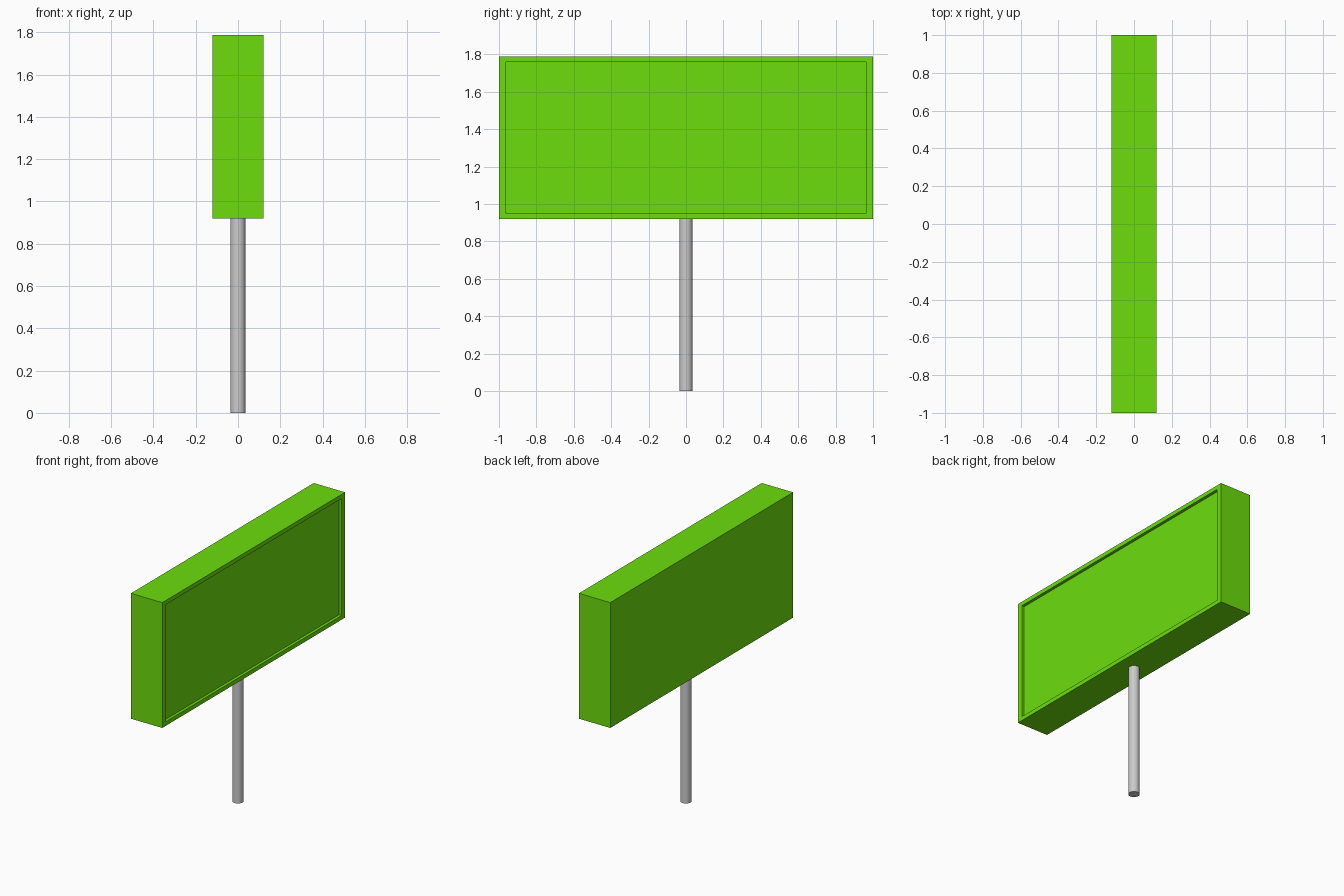
import bpy, bmesh
from mathutils import Vector

if "Cube" in bpy.data.objects:
    bpy.data.objects.remove(bpy.data.objects["Cube"])

DEPTH, WIDTH, Z0, Z1 = 0.24, 2.0, 0.92, 1.788
RIM, RECESS = (0.038, 0.029), 0.02
POLE_R = 0.036

green = bpy.data.materials.new("green_paint")
green.diffuse_color = (0.15, 0.73, 0.004, 1)
green.use_nodes = True
green.node_tree.nodes["Principled BSDF"].inputs["Base Color"].default_value = green.diffuse_color

# sign box with a shallow recessed panel on the +x face
bm = bmesh.new()
bmesh.ops.create_cube(bm, size=1)
bmesh.ops.scale(bm, vec=(DEPTH, WIDTH, Z1 - Z0), verts=bm.verts)
bmesh.ops.translate(bm, vec=(0, 0, (Z0 + Z1) / 2), verts=bm.verts)
bm.normal_update()
face = max(bm.faces, key=lambda f: f.normal.x)
centre = face.calc_center_median()

# inset the rim, then extrude the panel inward
bmesh.ops.inset_region(bm, faces=[face], thickness=0.01)
for v in face.verts:
    v.co.y = (WIDTH / 2 - RIM[0]) * (1 if v.co.y > 0 else -1)
    v.co.z = Z1 - RIM[1] if v.co.z > centre.z else Z0 + RIM[1]
panel = bmesh.ops.extrude_discrete_faces(bm, faces=[face])["faces"][0]
bmesh.ops.translate(bm, vec=Vector((-RECESS, 0, 0)), verts=panel.verts)
bmesh.ops.recalc_face_normals(bm, faces=bm.faces)

mesh = bpy.data.meshes.new("sign_box")
bm.to_mesh(mesh)
bm.free()
mesh.materials.append(green)
bpy.context.collection.objects.link(bpy.data.objects.new("sign_box", mesh))

# support pole
bpy.ops.mesh.primitive_cylinder_add(vertices=32, radius=POLE_R, depth=Z0,
                                    location=(0, 0, Z0 / 2))
bpy.context.object.name = "pole"
bpy.ops.object.shade_smooth_by_angle()
